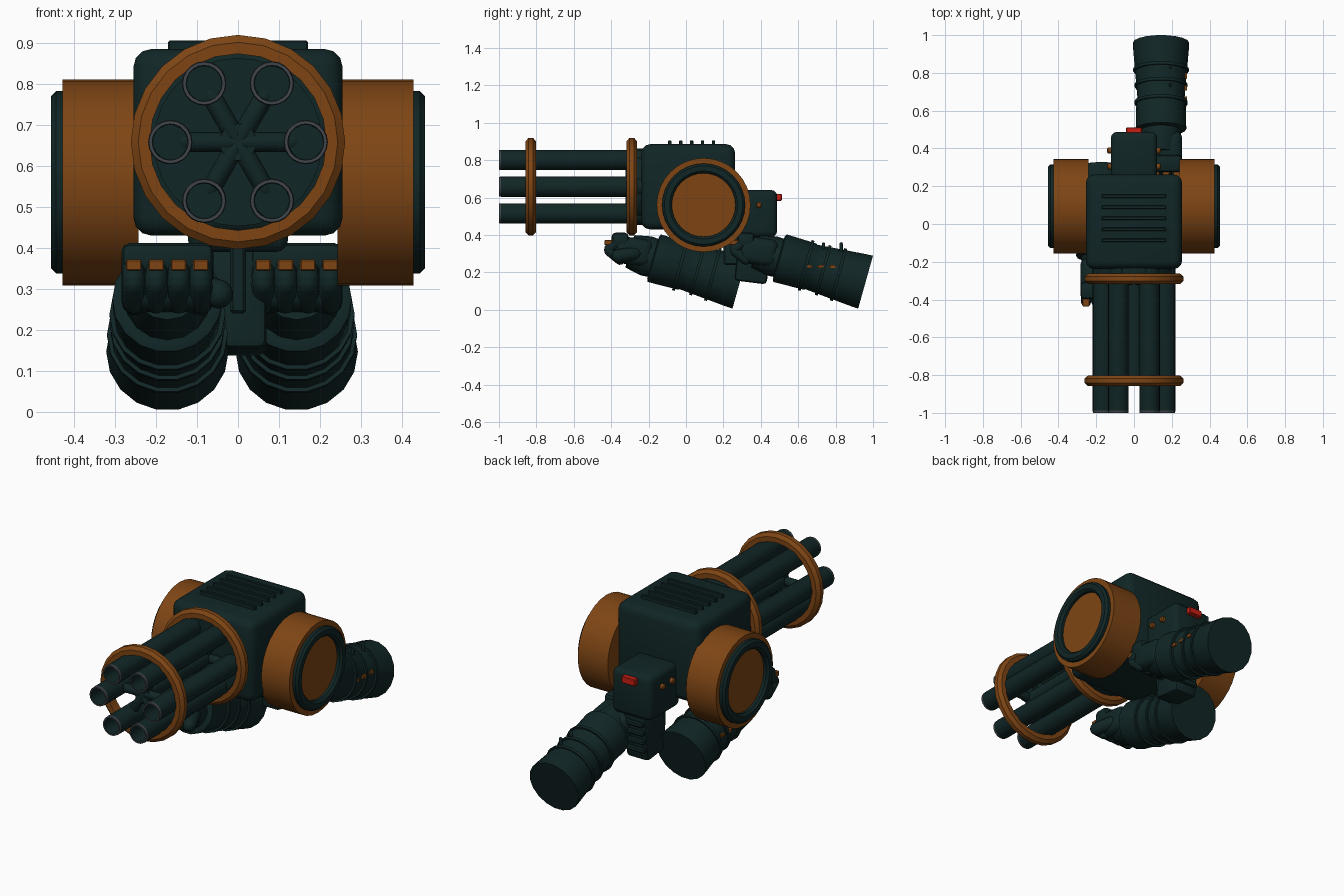
import bpy, bmesh, math
from mathutils import Vector, Matrix

if "Cube" in bpy.data.objects:
    bpy.data.objects.remove(bpy.data.objects["Cube"])


def mat(name, rgb):
    m = bpy.data.materials.new(name)
    m.diffuse_color = (*rgb, 1)
    m.use_nodes = True
    m.node_tree.nodes["Principled BSDF"].inputs["Base Color"].default_value = m.diffuse_color
    return m


DARK = mat("dark_teal", (0.0055, 0.019, 0.019))
ORANGE = mat("burnt_orange", (0.21, 0.06, 0.007))
GREY = mat("steel_grey", (0.05, 0.056, 0.065))
RED = mat("red", (0.6, 0.014, 0.007))


def finish(bm, name, mats, angle=35):
    bmesh.ops.recalc_face_normals(bm, faces=bm.faces)
    me = bpy.data.meshes.new(name)
    bm.to_mesh(me)
    bm.free()
    for m in mats:
        me.materials.append(m)
    me.shade_smooth()
    me.set_sharp_from_angle(angle=math.radians(angle))
    ob = bpy.data.objects.new(name, me)
    bpy.context.collection.objects.link(ob)
    return ob


def lathe(name, prof, org, axis, mats, n=24, closed=False, idx=None, angle=35):
    """Revolve (radius, distance) pairs around an axis starting at org."""
    bm = bmesh.new()
    M = Matrix.Translation(org) @ Vector(axis).to_track_quat('Z', 'Y').to_matrix().to_4x4()
    rings = []
    for r, t in prof:
        if r == 0:
            rings.append([bm.verts.new(M @ Vector((0, 0, t)))] * n)
        else:
            rings.append([bm.verts.new(M @ Vector((r * math.cos(2 * math.pi * k / n),
                          r * math.sin(2 * math.pi * k / n), t))) for k in range(n)])
    count = len(prof) if closed else len(prof) - 1
    for i in range(count):
        a, b = rings[i], rings[(i + 1) % len(prof)]
        for k in range(n):
            vs = list(dict.fromkeys((a[k], a[(k + 1) % n], b[(k + 1) % n], b[k])))
            f = bm.faces.new(vs)
            f.material_index = idx[i] if idx else 0
    return finish(bm, name, mats, angle)


def box(name, lo, hi, m, bevel=0.0, seg=2, tilt=0.0):
    """Bevelled box between two corners, tilted about x."""
    lo, hi = Vector(lo), Vector(hi)
    bm = bmesh.new()
    bmesh.ops.create_cube(bm, size=1)
    bmesh.ops.scale(bm, vec=hi - lo, verts=bm.verts)
    if bevel:
        bmesh.ops.bevel(bm, geom=bm.edges[:], offset=bevel, segments=seg,
                        profile=0.5, affect='EDGES')
    bmesh.ops.transform(bm, matrix=Matrix.Translation((lo + hi) / 2)
                        @ Matrix.Rotation(tilt, 4, 'X'), verts=bm.verts)
    return finish(bm, name, [m])


def capsule(name, a, b, r, m, n=12):
    a, b = Vector(a), Vector(b)
    L = (b - a).length
    arc = [math.radians(d) for d in (0, 30, 60, 90)]
    prof = [(r * math.sin(t), -r * math.cos(t)) for t in arc]
    prof += [(r * math.cos(t), L + r * math.sin(t)) for t in arc]
    prof[0], prof[-1] = (0, -r), (0, L + r)
    return lathe(name, prof, a, b - a, [m], n, angle=50)


# Barrel cluster
CZ = 0.658
R = 0.054
for i in range(6):
    a = math.radians(60 * i)
    x, z = 0.165 * math.cos(a), CZ + 0.165 * math.sin(a)
    lathe("barrel", [(0, 0.78), (R, 0.78), (R, 0.012), (R - 0.002, 0), (R - 0.010, 0),
                     (R - 0.012, 0.15), (0, 0.15)],
          (x, -1, z), (0, 1, 0), [DARK, GREY], 20, idx=[0, 0, 1, 1, 0, 0])
    for y in (-0.83, -0.3):
        capsule("barrel_spoke", (0, y, CZ), (x * 0.8, y, CZ + (z - CZ) * 0.8), 0.024, DARK)
lathe("central_shaft", [(0, 0), (0.045, 0), (0.045, 0.6), (0, 0.6)],
      (0, -0.85, CZ), (0, 1, 0), [DARK], 20)
lathe("barrel_mount", [(0, 0), (0.205, 0), (0.205, 0.1), (0, 0.1)],
      (0, -0.29, CZ), (0, 1, 0), [DARK], 28)
for y in (-0.83, -0.29):
    lathe("barrel_ring", [(0.215, -0.028), (0.243, -0.028), (0.261, -0.012), (0.261, 0.012),
                          (0.243, 0.028), (0.215, 0.028)],
          (0, y, CZ), (0, 1, 0), [ORANGE], 24, closed=True, angle=25)

# Main housing with top vents
box("housing", (-0.255, -0.238, 0.43), (0.255, 0.262, 0.885), DARK, 0.045, 3)
for i in range(5):
    y = -0.087 + 0.0585 * i
    box("vent_bar", (-0.17, y - 0.009, 0.875), (0.17, y + 0.009, 0.905), DARK, 0.003, 1)

# Side drums
for s in (-1, 1):
    lathe("side_drum", [(0, 0), (0.251, 0), (0.251, 0.185), (0.2, 0.185), (0, 0.185)],
          (s * 0.242, 0.094, 0.56), (s, 0, 0), [ORANGE], 32)
    lathe("drum_rim", [(0.222, 0), (0.222, 0.018), (0.210, 0.03), (0.182, 0.03),
                       (0.170, 0.018), (0.170, 0)],
          (s * 0.425, 0.094, 0.56), (s, 0, 0), [DARK], 32, closed=True, angle=25)

# Rear control block, grip and button
box("rear_block", (-0.122, 0.22, 0.39), (0.122, 0.487, 0.64), DARK, 0.03, 3)
box("grip", (-0.07, 0.275, 0.145), (0.07, 0.45, 0.45), DARK, 0.02, 2, math.radians(-7))
for i in range(4):
    z = 0.2 + 0.05 * i
    y = 0.445 + 0.12 * (z - 0.3)
    box("grip_rib", (-0.06, y - 0.02, z - 0.014), (0.06, y + 0.02, z + 0.014), DARK, 0.006, 1)
box("trigger_guard", (-0.02, 0.2, 0.24), (0.02, 0.29, 0.44), DARK, 0.008, 1)
box("red_button", (-0.042, 0.475, 0.582), (0.042, 0.512, 0.62), RED, 0.004, 1)
for s in (-1, 1):
    for y in (0.305, 0.39):
        lathe("side_peg", [(0, 0), (0.016, 0), (0.016, 0.025), (0.01, 0.03), (0, 0.03)],
              (s * 0.112, y, 0.56), (s, 0, 0), [ORANGE], 12)


# Arms: s is the outer side, dy shifts the whole arm forward
def arm(tag, s, cx, dy):
    def p(x, y, z):
        return (cx + s * x, y + dy, z)

    ax = Vector((0, -0.963, 0.27))
    end = Vector(p(0, 0.96, 0.1475))
    lathe(tag + "_forearm", [(0, 0), (0.149, 0), (0.147, 0.04), (0.132, 0.22), (0.125, 0.3),
                             (0.130, 0.31), (0.134, 0.475), (0.118, 0.482), (0, 0.482)],
          end, ax, [DARK], 18)
    lathe(tag + "_wrist", [(0, 0.4), (0.1, 0.4), (0.108, 0.52), (0.09, 0.61), (0, 0.62)],
          end, ax, [DARK], 16)
    # thin straps around the forearm
    for t, r in ((0.15, 0.141), (0.235, 0.134), (0.33, 0.135)):
        lathe(tag + "_strap", [(r - 0.01, -0.008), (r + 0.006, -0.008), (r + 0.006, 0.008),
                               (r - 0.01, 0.008)], end + ax * t, ax, [DARK], 18, closed=True)
    # small loop handle on top
    capsule(tag + "_loop_post", p(0.05, 0.83, 0.28), p(0.05, 0.83, 0.352), 0.009, DARK, 8)
    capsule(tag + "_loop_post", p(0.05, 0.735, 0.29), p(0.05, 0.735, 0.352), 0.009, DARK, 8)
    # orange studs on the outer side
    for y in (0.66, 0.72, 0.785):
        box(tag + "_stud", p(s * 0.125 * s - 0.012, y - 0.014, 0.222),
            p(0.137, y + 0.014, 0.24), ORANGE)
    # palm and knuckle guard
    box(tag + "_palm", (cx - 0.112, 0.285 + dy, 0.24), (cx + 0.112, 0.49 + dy, 0.385),
        DARK, 0.04, 3, math.radians(-8))
    box(tag + "_knuckle_guard", (cx - 0.112, 0.275 + dy, 0.335), (cx + 0.112, 0.365 + dy, 0.412),
        DARK, 0.02, 2)
    # curled fingers with orange plates
    for i in range(4):
        x = (i - 1.5) * 0.0545
        k = cx + x
        capsule(tag + "_finger_upper", (k, 0.31 + dy, 0.365), (k, 0.262 + dy, 0.325), 0.028, DARK)
        capsule(tag + "_finger_lower", (k, 0.262 + dy, 0.315), (k, 0.32 + dy, 0.268), 0.028, DARK)
        box(tag + "_finger_plate", (k - 0.019, 0.236 + dy, 0.345), (k + 0.019, 0.28 + dy, 0.372),
            ORANGE, 0.003, 1)
    # thumb on the inner side
    capsule(tag + "_thumb", p(-0.09, 0.40, 0.30), p(-0.125, 0.31, 0.288), 0.036, DARK)


arm("right", 1, 0.143, 0)
arm("left", -1, -0.172, -0.672)
